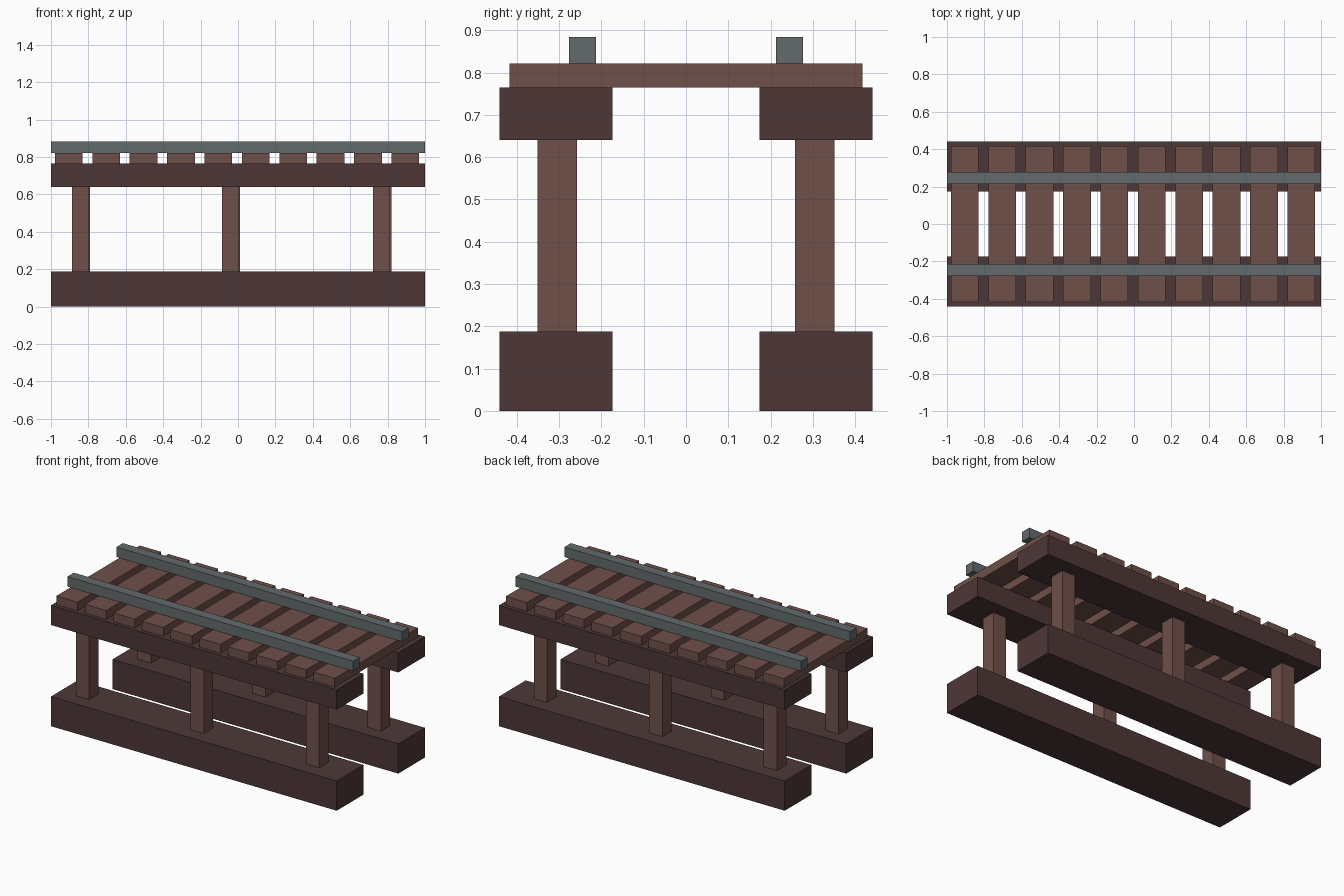
import bpy

if "Cube" in bpy.data.objects:
    bpy.data.objects.remove(bpy.data.objects["Cube"])


def material(name, rgb):
    m = bpy.data.materials.new(name)
    m.diffuse_color = (*rgb, 1)
    m.use_nodes = True
    m.node_tree.nodes["Principled BSDF"].inputs["Base Color"].default_value = m.diffuse_color
    return m


DARK = material("dark_timber", (0.075, 0.039, 0.038))
BROWN = material("brown_timber", (0.160, 0.080, 0.068))
STEEL = material("steel", (0.125, 0.145, 0.152))


def box(name, x, y, z, mat):
    """Box spanning the given (min, max) ranges."""
    bpy.ops.mesh.primitive_cube_add(size=1, location=[(a + b) / 2 for a, b in (x, y, z)])
    ob = bpy.context.object
    ob.name = name
    ob.scale = [b - a for a, b in (x, y, z)]
    bpy.ops.object.transform_apply(location=False, rotation=False, scale=True)
    ob.data.materials.append(mat)
    return ob


def side_span(sign, inner, outer):
    return tuple(sorted((sign * inner, sign * outer)))


for side, sign in (("front", -1), ("back", 1)):
    # Long ground beam and deck beam
    beam_y = side_span(sign, 0.174, 0.441)
    box(f"{side}_ground_beam", (-1, 1), beam_y, (0, 0.188), DARK)
    box(f"{side}_deck_beam", (-1, 1), beam_y, (0.64, 0.765), DARK)

    # Three posts between the beams, the back row set over slightly
    shift = 0.006 if sign > 0 else 0
    for i, x in enumerate((-0.888, -0.086, 0.722)):
        box(f"{side}_post_{i + 1}", (x + shift, x + shift + 0.092),
            side_span(sign, 0.257, 0.351), (0.188, 0.64), BROWN)

    # Rail
    box(f"{side}_rail", (-1, 1), side_span(sign, 0.213, 0.277), (0.821, 0.884), STEEL)

# Sleepers across the deck beams
for i in range(10):
    x = -0.979 + 0.2 * i
    box(f"sleeper_{i + 1}", (x, x + 0.148), (-0.417, 0.417), (0.765, 0.821), BROWN)
